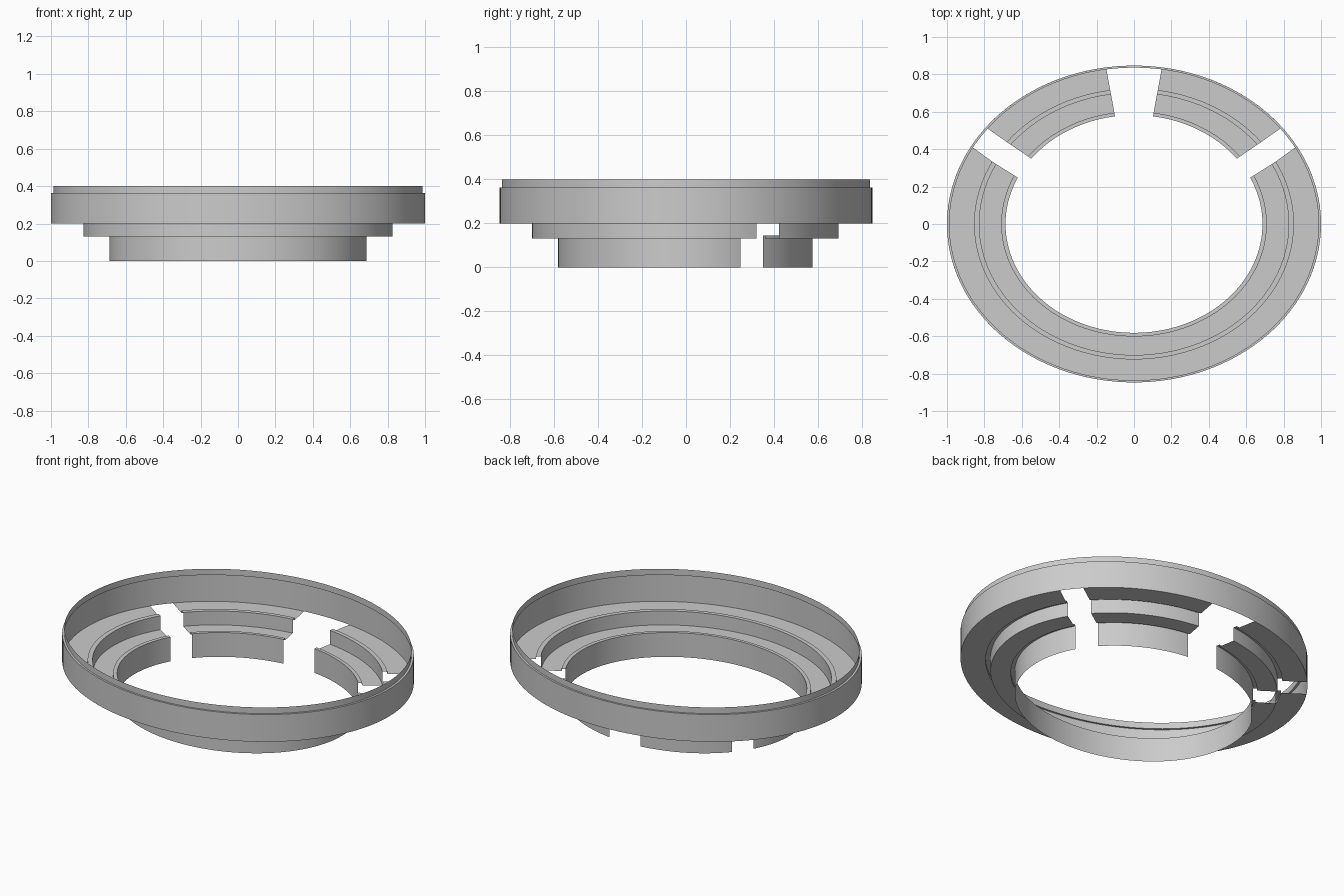
import bpy, bmesh
from math import sin, cos, radians

if "Cube" in bpy.data.objects:
    bpy.data.objects.remove(bpy.data.objects["Cube"])

RATIO = 0.847          # depth / width of every ellipse
R_IN, R_OUT = 0.687, 1.0


def sweep(name, profile, start, end, steps, closed=False, flip=False):
    """Sweep a (radius, z) profile round the ellipse.
    start / end are (inner, outer) angles so the cut ends can be skewed."""
    bm = bmesh.new()
    columns = []
    for i in range(steps if closed else steps + 1):
        f = i / steps
        col = []
        for r, z in profile:
            k = (r - R_IN) / (R_OUT - R_IN)
            a0 = start[0] + (start[1] - start[0]) * k
            a1 = end[0] + (end[1] - end[0]) * k
            t = radians(a0 + (a1 - a0) * f)
            col.append(bm.verts.new((r * cos(t), r * RATIO * sin(t), z)))
        columns.append(col)
    for i in range(steps):
        a, b = columns[i], columns[(i + 1) % len(columns)]
        for j in range(len(profile) - 1):
            quad = [a[j], b[j], b[j + 1], a[j + 1]]
            bm.faces.new(quad[::-1] if flip else quad)
    mesh = bpy.data.meshes.new(name)
    bm.to_mesh(mesh)
    bm.free()
    ob = bpy.data.objects.new(name, mesh)
    bpy.context.collection.objects.link(ob)
    bpy.ops.object.select_all(action='DESELECT')
    ob.select_set(True)
    bpy.context.view_layer.objects.active = ob
    bpy.ops.object.shade_smooth_by_angle(angle=radians(30))
    return ob


# Outer wall with its set-back top rim, unbroken all the way round
wall = [(1.0, 0.2), (1.0, 0.363), (0.987, 0.363), (0.987, 0.4)]
sweep("outer_wall", wall, (0, 0), (360, 360), 128, closed=True)

# Stepped inner shelves: each has a small raised lip before dropping down
steps = [(R_IN, 0.0), (R_IN, 0.145), (0.71, 0.145), (0.71, 0.132),
         (0.827, 0.132), (0.827, 0.215), (0.855, 0.215), (0.855, 0.2),
         (1.0, 0.2)]

# Long front section
sweep("front_steps", steps, (154.7, 150.6), (385.3, 389.4), 84)

# Three back sections between the gaps: the middle gap splits left and right
sweep("back_right_steps", steps, (36.9, 37.6), (81.5, 81.4), 20)
sweep("back_left_steps", steps, (98.5, 98.6), (143.1, 142.4), 20)
